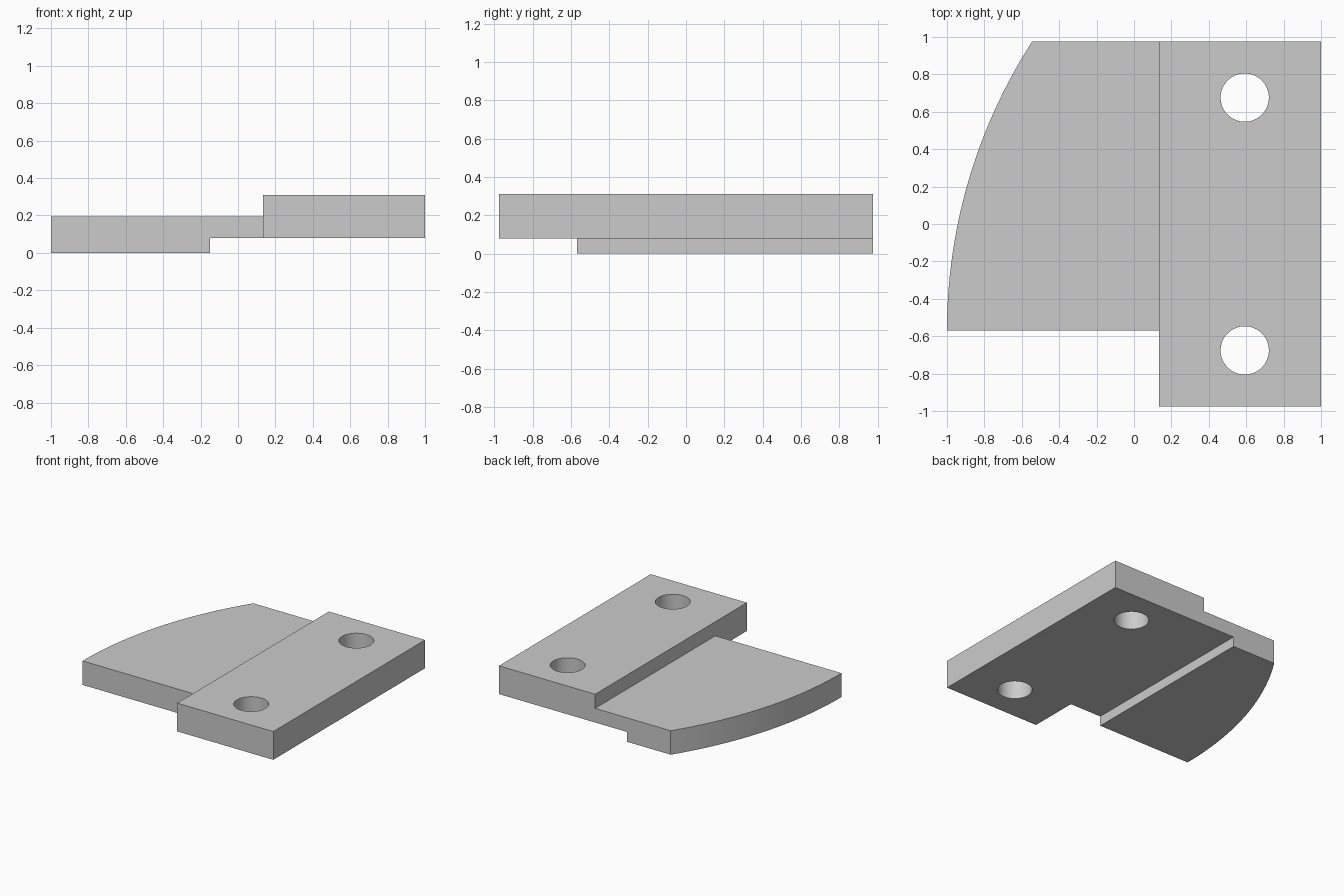
import bpy, bmesh, math

cube = bpy.data.objects.get("Cube")
if cube:
    bpy.data.objects.remove(cube, do_unlink=True)

# Plain grey metal
grey = bpy.data.materials.new("plain_grey")
grey.use_nodes = True
COLOUR = (0.6, 0.6, 0.6, 1)
grey.diffuse_color = COLOUR
grey.node_tree.nodes["Principled BSDF"].inputs["Base Color"].default_value = COLOUR


def prism(name, outline, z0, z1):
    """Extrude a counter-clockwise plan outline from z0 up to z1."""
    bm = bmesh.new()
    base = bm.faces.new([bm.verts.new((x, y, z0)) for x, y in outline])
    top = bmesh.ops.extrude_face_region(bm, geom=[base])["geom"]
    bmesh.ops.translate(bm, vec=(0, 0, z1 - z0),
                        verts=[v for v in top if isinstance(v, bmesh.types.BMVert)])
    bmesh.ops.recalc_face_normals(bm, faces=bm.faces)
    mesh = bpy.data.meshes.new(name)
    bm.to_mesh(mesh)
    bm.free()
    mesh.materials.append(grey)
    obj = bpy.data.objects.new(name, mesh)
    bpy.context.collection.objects.link(obj)
    return obj


def rectangle(x0, x1, y0, y1):
    return [(x0, y0), (x1, y0), (x1, y1), (x0, y1)]


def circle(cx, cy, r, n=64):
    return [(cx + r * math.cos(math.tau * i / n), cy + r * math.sin(math.tau * i / n))
            for i in range(n)]


def combine(target, other, operation):
    mod = target.modifiers.new(operation.lower(), "BOOLEAN")
    mod.object, mod.operation, mod.solver = other, operation, "EXACT"
    bpy.context.view_layer.objects.active = target
    bpy.ops.object.modifier_apply(modifier=mod.name)
    bpy.data.objects.remove(other, do_unlink=True)


BACK, WING_FRONT = 0.975, -0.57
UNDERSIDE, WING_TOP, PLATE_TOP = 0.08, 0.195, 0.31
PLATE_LEFT = 0.135
RADIUS, STEPS = 2.85, 40

# Wing with a curved outer edge
sweep = math.asin((BACK - WING_FRONT) / RADIUS)
arc = [(RADIUS - 1 - RADIUS * math.cos(sweep * i / STEPS),
        WING_FRONT + RADIUS * math.sin(sweep * i / STEPS)) for i in range(STEPS, -1, -1)]
bracket = prism("stepped_bracket",
                arc + [(PLATE_LEFT, WING_FRONT), (PLATE_LEFT, BACK)], 0, WING_TOP)

# Step under the wing
combine(bracket, prism("step_cutter", rectangle(-0.15, 0.5, -1.2, 1.2), -0.2, UNDERSIDE),
        "DIFFERENCE")

# Raised mounting plate
combine(bracket, prism("mounting_plate", rectangle(PLATE_LEFT, 1, -BACK, BACK),
                       UNDERSIDE, PLATE_TOP), "UNION")

# Bolt holes
for side in (-1, 1):
    combine(bracket, prism("hole_cutter", circle(0.592, side * 0.676, 0.129), -0.2, 0.6),
            "DIFFERENCE")

# Smooth curved walls, sharp edges
bpy.ops.object.select_all(action="DESELECT")
bracket.select_set(True)
bpy.context.view_layer.objects.active = bracket
bpy.ops.object.shade_smooth_by_angle(angle=math.radians(30))
